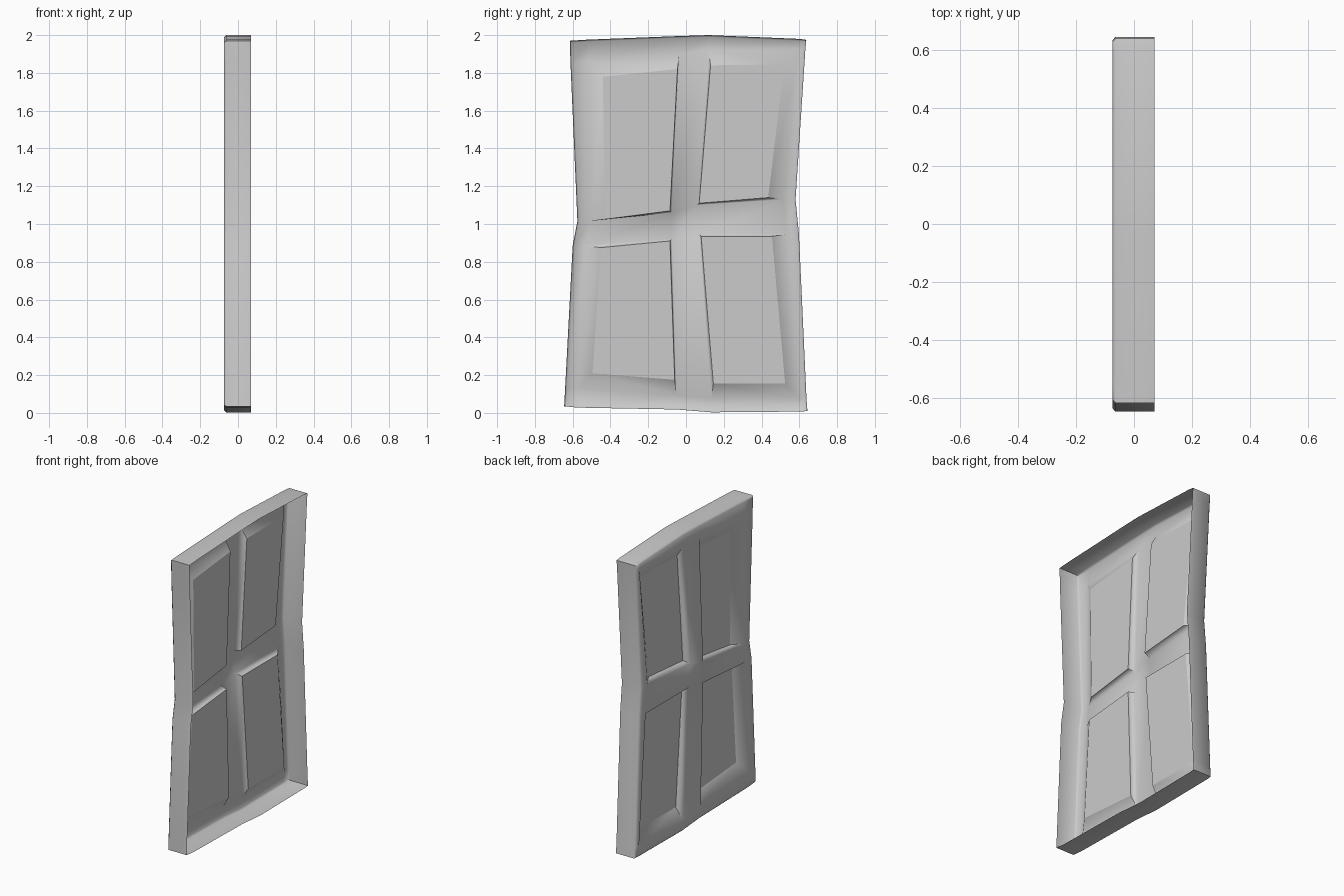
import bpy
import bmesh

cube = bpy.data.objects.get("Cube")
if cube:
    bpy.data.objects.remove(cube, do_unlink=True)

grey = bpy.data.materials.new("plain grey")
grey.use_nodes = True
colour = (0.6, 0.6, 0.6, 1)
grey.diffuse_color = colour
grey.node_tree.nodes["Principled BSDF"].inputs["Base Color"].default_value = colour

FACE, EDGE, OPEN, PANE = -0.074, -0.064, 0.07, -0.025   # depths along x

# Pane corners (y, z): rows go upward, columns go from front to back
corners = [
    [(-.495, .21), (-.06, .175), (.145, .155), (.525, .155)],
    [(-.45, .875), (-.085, .91), (.08, .935), (.455, .935)],
    [(-.43, 1.025), (-.085, 1.07), (.07, 1.11), (.435, 1.14)],
    [(-.44, 1.78), (-.045, 1.82), (.13, 1.84), (.52, 1.845)],
]
# Crooked outline beside each row and column
front_y = [-.64, -.6, -.575, -.612]
back_y = [.638, .598, .58, .632]
bottom_z = [.028, .018, .003, .007]
top_z = [1.976, 1.995, 2.0, 1.98]
# Wide slopes toward the outside, steep walls beside the cross bars
spread = [-.08, .01, -.01, .08]


def finish(bm, name):
    mesh = bpy.data.meshes.new(name)
    bm.to_mesh(mesh)
    bm.free()
    mesh.materials.append(grey)
    obj = bpy.data.objects.new(name, mesh)
    bpy.context.collection.objects.link(obj)
    return obj


# Openings on the face of the frame, surrounded by the outline
inner = [[(y + spread[c], z + spread[r]) for c, (y, z) in enumerate(row)]
         for r, row in enumerate(corners)]
grid = [[(-.645, .035)] + [(inner[0][c][0], bottom_z[c]) for c in range(4)] + [(.643, .01)]]
for r in range(4):
    grid.append([(front_y[r], inner[r][0][1])] + inner[r] + [(back_y[r], inner[r][3][1])])
grid.append([(-.615, 1.97)] + [(inner[3][c][0], top_z[c]) for c in range(4)] + [(.637, 1.975)])

bm = bmesh.new()
ring = ([(0, c) for c in range(5)] + [(r, 5) for r in range(5)]
        + [(5, c) for c in range(5, 0, -1)] + [(r, 0) for r in range(5, 0, -1)])
verts = {}
for r in range(6):
    for c in range(6):
        y, z = grid[r][c]
        if (r, c) in ring:
            y, z = y * .983, 1 + (z - 1) * .99
        verts[r, c] = bm.verts.new((FACE, y, z))

# Frame face and sloped reveals
for r in range(5):
    for c in range(5):
        loop = [(r, c), (r + 1, c), (r + 1, c + 1), (r, c + 1)]
        rim = [verts[k] for k in loop]
        if r in (1, 3) and c in (1, 3):
            low = [bm.verts.new((PANE, *corners[a - 1][b - 1])) for a, b in loop]
            for i in range(4):
                j = (i + 1) % 4
                bm.faces.new((rim[i], rim[j], low[j], low[i]))
            for (a, b), v, w in zip(loop, rim, low):
                if a in (2, 3) or b in (2, 3):
                    bm.edges.get((v, w)).smooth = False
        else:
            bm.faces.new(rim)

# Chamfer and outer walls, open on the rear
levels = [[verts[k] for k in ring]]
for x in (EDGE, OPEN):
    levels.append([bm.verts.new((x, *grid[r][c])) for r, c in ring])
for near, far in zip(levels, levels[1:]):
    for i in range(len(ring)):
        j = (i + 1) % len(ring)
        bm.faces.new((near[i], near[j], far[j], far[i]))
    for i in range(0, len(ring), 5):
        bm.edges.get((near[i], far[i])).smooth = False

bmesh.ops.recalc_face_normals(bm, faces=bm.faces)
bm.faces.ensure_lookup_table()
if bm.faces[0].normal.x > 0:
    bmesh.ops.reverse_faces(bm, faces=bm.faces)
for f in bm.faces:
    f.smooth = True
finish(bm, "window_frame")

# Flat panes
for r, level in ((0, "lower"), (2, "upper")):
    for c, side in ((0, "front"), (2, "back")):
        bm = bmesh.new()
        bm.faces.new([bm.verts.new((PANE, *corners[a][b]))
                      for a, b in ((r, c), (r + 1, c), (r + 1, c + 1), (r, c + 1))])
        bm.normal_update()
        if bm.faces[:][0].normal.x > 0:
            bmesh.ops.reverse_faces(bm, faces=bm.faces)
        finish(bm, f"{level}_{side}_pane")
